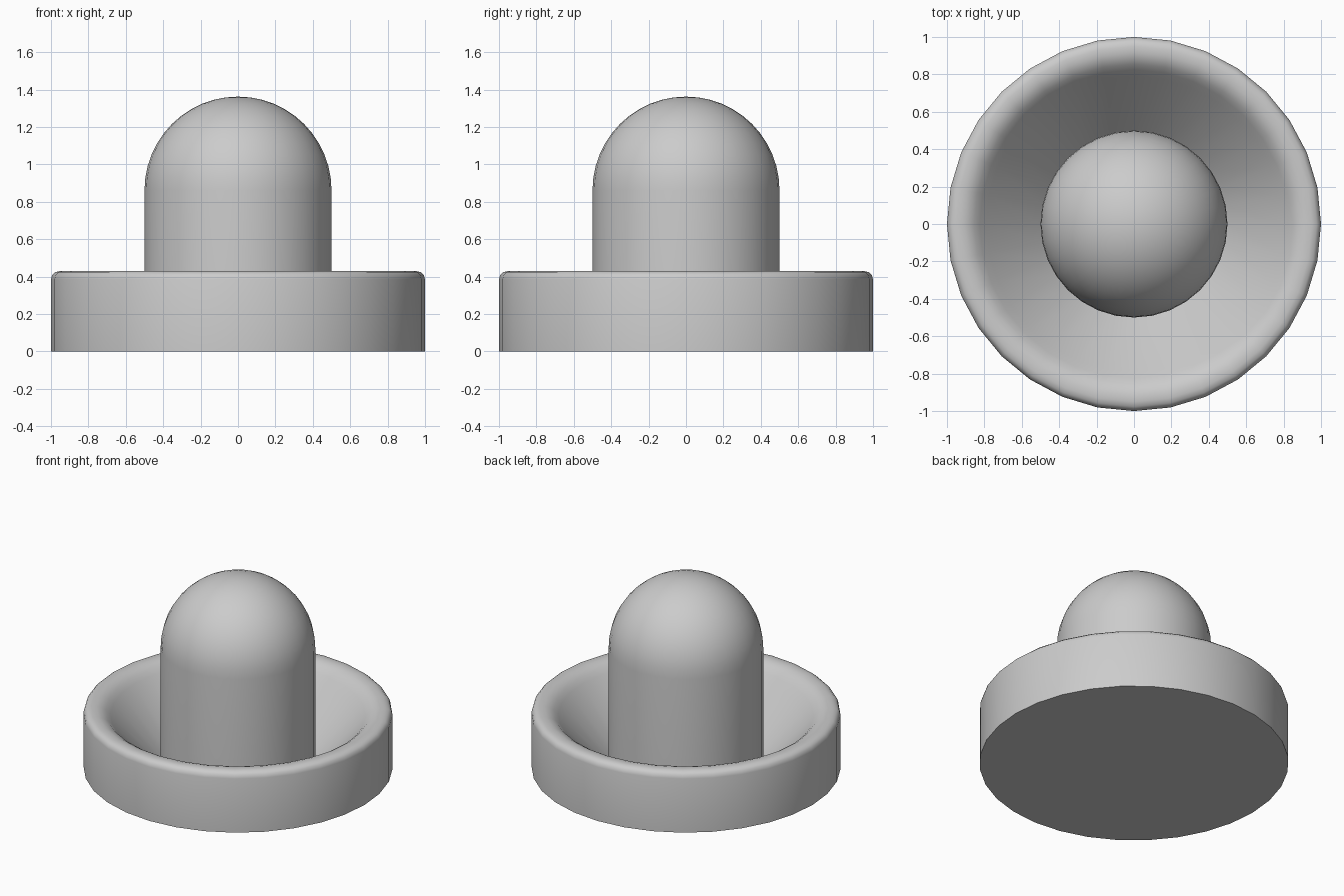
import bpy, bmesh
from math import sin, cos, pi

if "Cube" in bpy.data.objects:
    bpy.data.objects.remove(bpy.data.objects["Cube"])

SIDES = 32


def lathe(name, profile):
    """Revolve an (r, z) profile about z; both ends lie on the axis."""
    bm = bmesh.new()
    rings = []
    for r, z in profile:
        if r < 1e-6:
            rings.append([bm.verts.new((0, 0, z))])
        else:
            rings.append([bm.verts.new((r * cos(2 * pi * i / SIDES),
                                        r * sin(2 * pi * i / SIDES), z))
                          for i in range(SIDES)])
    for a, b in zip(rings, rings[1:]):
        for i in range(SIDES):
            j = (i + 1) % SIDES
            if len(a) == 1:
                bm.faces.new((a[0], b[j], b[i]))
            elif len(b) == 1:
                bm.faces.new((a[i], a[j], b[0]))
            else:
                bm.faces.new((a[i], a[j], b[j], b[i]))
    bmesh.ops.recalc_face_normals(bm, faces=bm.faces)
    mesh = bpy.data.meshes.new(name)
    bm.to_mesh(mesh)
    bm.free()
    ob = bpy.data.objects.new(name, mesh)
    bpy.context.collection.objects.link(ob)
    bpy.ops.object.select_all(action='DESELECT')
    ob.select_set(True)
    bpy.context.view_layer.objects.active = ob
    bpy.ops.object.shade_smooth_by_angle(angle=0.75)
    return ob


# Round dish: flat underside, rounded rim, sloping inner bowl
lathe("dish_base", [(0, 0), (1, 0), (1, .385), (.993, .409), (.976, .424), (.95, .43),
                    (.915, .429), (.885, .42), (.855, .402), (.825, .372), (.79, .332),
                    (.5, .02), (0, .02)])

# Central handle: straight post with a hemispherical top
R, SHOULDER = .5, .862
dome = [(R * cos(pi / 2 * k / 12), SHOULDER + R * sin(pi / 2 * k / 12)) for k in range(13)]
lathe("domed_handle", [(0, .01), (R, .01)] + dome)
